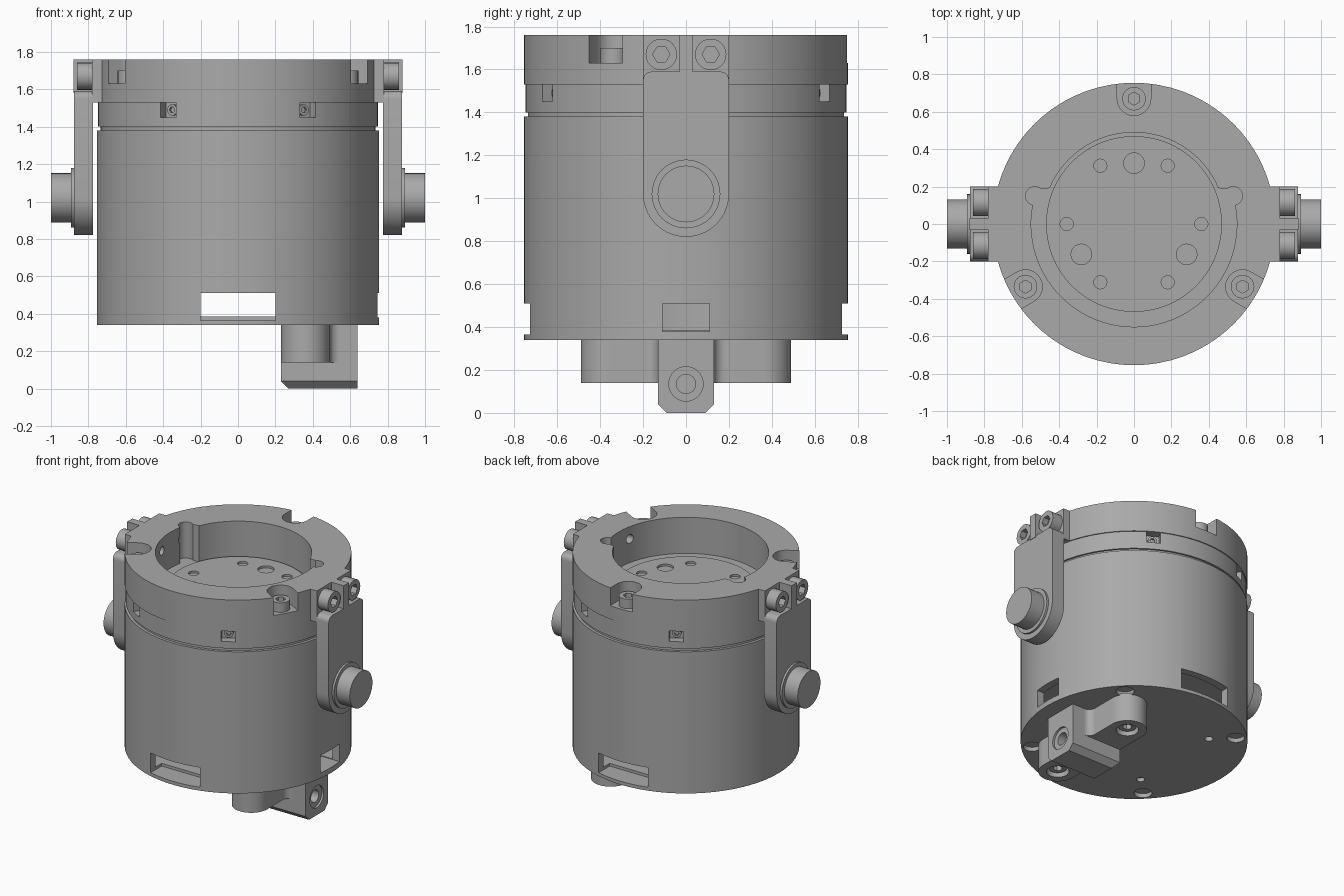
import bpy
import bmesh
from math import pi, sin, cos, radians
from mathutils import Matrix, Vector

cube = bpy.data.objects.get("Cube")
if cube:
    bpy.data.objects.remove(cube)

grey = bpy.data.materials.new("machined grey")
grey.use_nodes = True
GREY = (0.40, 0.40, 0.40, 1)
grey.diffuse_color = GREY
grey.node_tree.nodes["Principled BSDF"].inputs["Base Color"].default_value = GREY

# Local xy becomes world yz, local z becomes world x
TO_X = Matrix(((0, 0, 1, 0), (1, 0, 0, 0), (0, 1, 0, 0), (0, 0, 0, 1)))
UP = Matrix.Identity(4)


def spin(deg):
    return Matrix.Rotation(radians(deg), 4, "Z")


def arc(r, a0, a1, n, cx=0, cy=0):
    angles = [radians(a0 + (a1 - a0) * i / n) for i in range(n + 1)]
    return [(cx + r * cos(a), cy + r * sin(a)) for a in angles]


def prism(name, outline, low, high, frame=UP):
    """Extrude a closed outline between two heights of a frame."""
    bm = bmesh.new()
    face = bm.faces.new([bm.verts.new((x, y, low)) for x, y in outline])
    new = bmesh.ops.extrude_face_region(bm, geom=[face])["geom"]
    for v in new:
        if isinstance(v, bmesh.types.BMVert):
            v.co.z = high
    bm.transform(frame)
    bmesh.ops.recalc_face_normals(bm, faces=bm.faces)
    mesh = bpy.data.meshes.new(name)
    bm.to_mesh(mesh)
    bm.free()
    obj = bpy.data.objects.new(name, mesh)
    bpy.context.collection.objects.link(obj)
    mesh.materials.append(grey)
    return obj


def disc(name, r, low, high, at=(0, 0), frame=UP, n=32):
    return prism(name, arc(r, 0, 360 - 360 / n, n - 1, *at), low, high, frame)


def box(name, x, y, z, frame=UP):
    outline = [(x[0], y[0]), (x[1], y[0]), (x[1], y[1]), (x[0], y[1])]
    return prism(name, outline, z[0], z[1], frame)


def cut(obj, *cutters):
    """Subtract the cutters, then remove them."""
    for cutter in cutters:
        mod = obj.modifiers.new("cut", "BOOLEAN")
        mod.operation, mod.solver, mod.object = "DIFFERENCE", "EXACT", cutter
        with bpy.context.temp_override(object=obj, active_object=obj):
            bpy.ops.object.modifier_apply(modifier=mod.name)
        bpy.data.objects.remove(cutter)
    return obj


def screw(name, r, low, high, at, frame=UP):
    """Cap screw with a hexagonal socket."""
    head = disc(name, r, low, high, at, frame, 24)
    return cut(head, disc("socket", r * 0.55, high - r * 0.6, high + 0.1, at, frame, 6))


# Hollow body shell with cable slots
body = disc("body_shell", 0.755, 0.34, 1.38, n=72)
cut(body, disc("cavity", 0.70, 0.385, 0.62, n=72))
for side in (-90, 90):
    cut(body, box("slot", (0.6, 0.9), (-0.2, 0.2), (0.365, 0.51), spin(side)))
cut(body, box("side_slot", (0.6, 0.9), (-0.11, 0.11), (0.38, 0.51)))
for a in (45, 135, 225, 315):
    at = (0.68 * cos(radians(a)), 0.68 * sin(radians(a)))
    cut(body, disc("screw_hole", 0.06, 0.2, 0.37, at, n=24))
    at = (0.5 * cos(radians(a)), 0.5 * sin(radians(a)))
    cut(body, disc("pin_hole", 0.028, 0.2, 0.37, at, n=16))

# Groove and middle ring
disc("groove_neck", 0.735, 1.37, 1.41, n=72)
ring = disc("middle_ring", 0.748, 1.40, 1.53, n=72)
for a in (60, 120, 240, 300):
    cut(ring, box("notch", (0.69, 0.9), (-0.047, 0.047), (1.45, 1.6), spin(a)))
    screw("ring_screw", 0.03, 0.68, 0.705, (0, 1.49), spin(a) @ TO_X)

# Stepped pocket through the top ring
top = disc("top_ring", 0.755, 1.53, 1.76, n=72)
pocket = arc(0.55, -200, 20, 50) + arc(0.49, 23, 157, 30)
cut(top, prism("pocket", pocket, 1.4, 1.9))
cut(ring, prism("pocket", pocket, 1.495, 1.9))
for s in (-1, 1):
    for part in (top, ring):
        cut(part, disc("ear", 0.05, 1.495, 1.9, (s * 0.53, 0.15), n=24))

# Top screws in open recesses
for a in (90, 210, 330):
    recess = arc(0.09, 90, 270, 16, 0.67) + [(0.9, -0.09), (0.9, 0.09)]
    cut(top, prism("recess", recess, 1.63, 1.9, spin(a)))
    screw("top_screw", 0.063, 1.62, 1.70, (0.67, 0), spin(a))

# Drilled plate at the bottom of the pocket
plate = disc("inner_plate", 0.47, 1.41, 1.51, n=72)
for a in range(0, 360, 60):
    at = (0.36 * cos(radians(a)), 0.36 * sin(radians(a)))
    cut(plate, disc("small_hole", 0.035, 1.45, 1.6, at, n=20))
for a in (90, 210, 330):
    at = (0.325 * cos(radians(a)), 0.325 * sin(radians(a)))
    cut(plate, disc("large_hole", 0.055, 1.45, 1.6, at, n=24))

# Side arms with trunnions and clamp screws
arm_outline = (arc(0.2, 180, 360, 32, 0, 1.02) + arc(0.04, 0, 90, 6, 0.16, 1.55)
               + arc(0.04, 90, 180, 6, -0.16, 1.55))
for side, turn in (("left", 0), ("right", 180)):
    frame = spin(turn)
    out = frame @ TO_X
    prism(side + "_arm", arm_outline, 0.775, 0.877, out)
    box(side + "_arm_pad", (0.66, 0.78), (-0.2, 0.2), (1.53, 1.76), frame)
    box(side + "_arm_rib", (0.77, 0.88), (-0.03, 0.03), (1.58, 1.76), frame)
    disc(side + "_trunnion_collar", 0.16, 0.87, 0.892, (0, 1.02), out, 40)
    disc(side + "_trunnion", 0.132, 0.88, 1.0, (0, 1.02), out, 40)
    for y in (-0.115, 0.115):
        screw(side + "_arm_screw", 0.073, 0.77, 0.862, (y, 1.67), out)
        cut(top, disc("screw_bore", 0.032, 0.4, 0.63, (y, 1.67), out, 16))

# Foot bracket: central block with two round-ended wings
profile = [(-0.13, 0.35), (-0.13, 0.04), (-0.09, 0), (0.09, 0), (0.13, 0.04), (0.13, 0.35)]
block = prism("foot_block", profile, 0.23, 0.64, TO_X)
cut(block, disc("foot_bore", 0.045, 0.5, 0.7, (0, 0.135), TO_X, 24),
    disc("foot_counterbore", 0.08, 0.625, 0.7, (0, 0.135), TO_X, 32),
    prism("heel_chamfer", [(0.22, -0.01), (0.28, -0.01), (0.22, 0.05)], -0.3, 0.3,
          Matrix.Rotation(pi / 2, 4, "X")))
wings = prism("foot_wings", arc(0.13, 0, 180, 24, 0.36, 0.36)
              + arc(0.13, 180, 360, 24, 0.36, -0.36), 0.14, 0.35)
for s in (-1, 1):
    cut(wings, disc("wing_hole", 0.075, 0.1, 0.20, (0.36, s * 0.36), n=24))
    screw("wing_screw", 0.06, -0.21, -0.165, (0.36, -s * 0.36), Matrix.Rotation(pi, 4, "X"))
    # Fillet between wing and block
    fillet = [(0.48, s * 0.12), (0.54, s * 0.12)] + [
        (0.54 - x, s * (0.18 - y)) for x, y in arc(0.05, 90, 0, 8)]
    prism("wing_fillet", fillet, 0.14, 0.35)

# Smooth the round walls and keep the edges sharp
bpy.ops.object.select_all(action="DESELECT")
for obj in bpy.context.scene.objects:
    if obj.type == "MESH" and obj.data.materials and obj.data.materials[0] == grey:
        obj.select_set(True)
        bpy.context.view_layer.objects.active = obj
bpy.ops.object.shade_smooth_by_angle(angle=radians(25))
